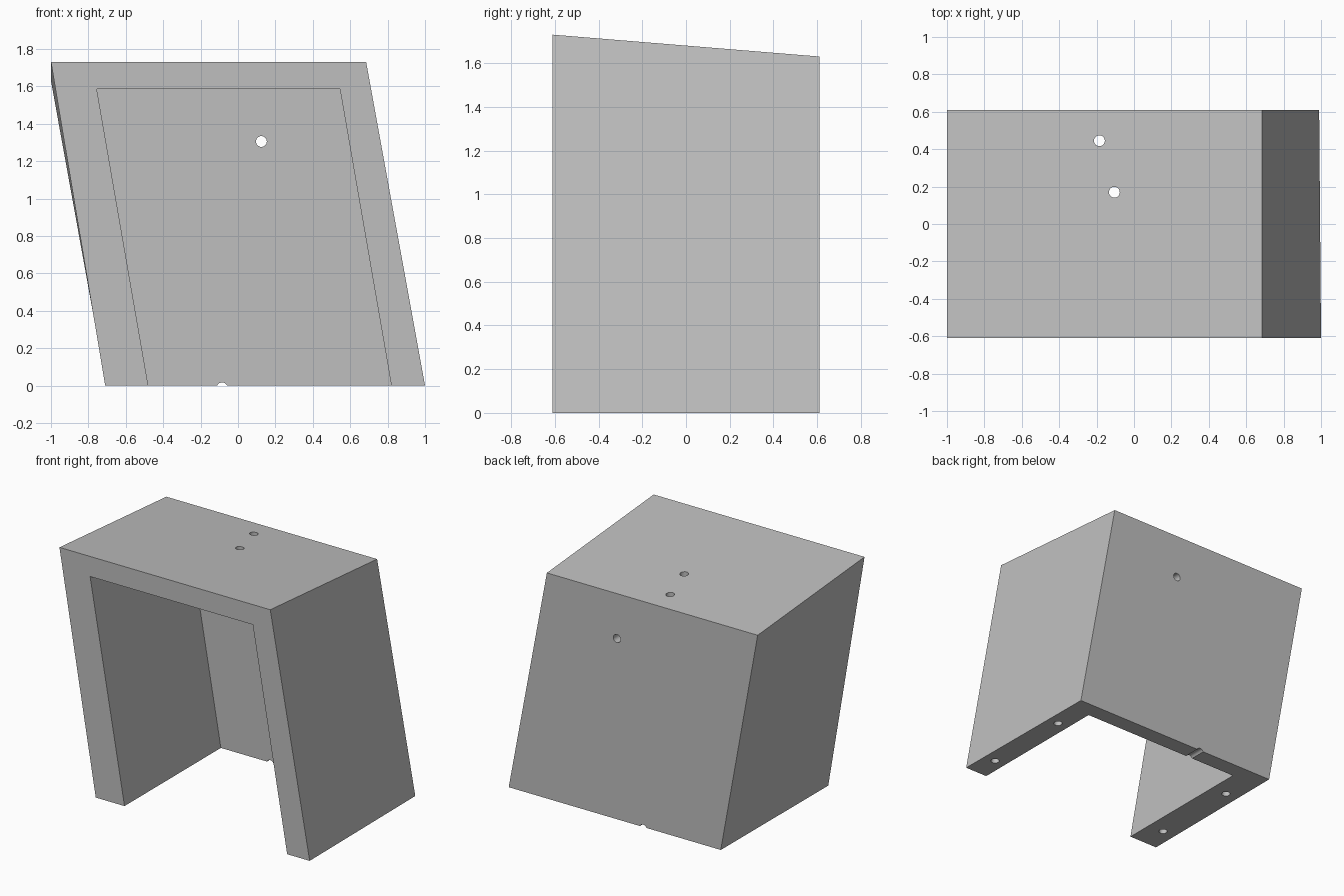
import bpy
import bmesh
from mathutils import Vector

if "Cube" in bpy.data.objects:
    bpy.data.objects.remove(bpy.data.objects["Cube"], do_unlink=True)

grey = bpy.data.materials.new("plain_grey")
grey.use_nodes = True
colour = (0.52, 0.52, 0.52, 1)
grey.diffuse_color = colour
grey.node_tree.nodes["Principled BSDF"].inputs["Base Color"].default_value = colour


def finish(name, bm):
    bmesh.ops.recalc_face_normals(bm, faces=bm.faces)
    mesh = bpy.data.meshes.new(name)
    bm.to_mesh(mesh)
    bm.free()
    mesh.materials.append(grey)
    obj = bpy.data.objects.new(name, mesh)
    bpy.context.collection.objects.link(obj)
    return obj


def loft(name, front, back, y0, y1):
    """Solid between a front and a back outline of (x, z) points."""
    bm = bmesh.new()
    a = [bm.verts.new((x, y0, z)) for x, z in front]
    b = [bm.verts.new((x, y1, z)) for x, z in back]
    bm.faces.new(a)
    bm.faces.new(b)
    n = len(a)
    for i in range(n):
        j = (i + 1) % n
        bm.faces.new((a[i], a[j], b[j], b[i]))
    return finish(name, bm)


def rod(name, start, end, radius=0.029):
    """Round cutter from start to end."""
    start, end = Vector(start), Vector(end)
    axis = end - start
    bm = bmesh.new()
    bmesh.ops.create_cone(bm, cap_ends=True, segments=32, radius1=radius,
                          radius2=radius, depth=axis.length)
    turn = axis.to_track_quat("Z", "Y").to_matrix()
    bmesh.ops.rotate(bm, verts=bm.verts, matrix=turn)
    bmesh.ops.translate(bm, verts=bm.verts, vec=(start + end) / 2)
    return finish(name, bm)


# Leaning housing with a roof that drops towards the back
housing = loft("leaning_housing",
               [(-0.71, 0), (1, 0), (0.685, 1.73), (-1, 1.73)],
               [(-0.705, 0), (0.99, 0), (0.685, 1.63), (-1, 1.63)],
               -0.61, 0.61)

# Cavity open at the front and underneath
lean = -0.1735
floor, roof = -0.2, 1.585
cavity = [(-0.48 + lean * floor, floor), (0.82 + lean * floor, floor),
          (0.82 + lean * roof, roof), (-0.48 + lean * roof, roof)]
cutters = [loft("cavity_cutter", cavity, cavity, -0.8, 0.49)]

# Cable hole and bottom notch through the back wall
for x, z in ((0.125, 1.305), (-0.085, -0.012)):
    cutters.append(rod("back_hole_cutter", (x, 0.4, z), (x, 0.8, z)))

# Two holes through the roof
for x, y in ((-0.185, 0.445), (-0.105, 0.17)):
    cutters.append(rod("roof_hole_cutter", (x, y, 1.4), (x, y, 1.9)))

# Blind fixing holes under the side walls, following their lean
for x in (-0.605, 0.908):
    for y in (-0.41, 0.265):
        cutters.append(rod("foot_hole_cutter", (x - lean * 0.1, y, -0.1),
                           (x + lean * 0.25, y, 0.25)))

for cutter in cutters:
    mod = housing.modifiers.new(cutter.name, "BOOLEAN")
    mod.operation = "DIFFERENCE"
    mod.solver = "EXACT"
    mod.object = cutter

# Bake the cuts and drop the cutters
bpy.context.view_layer.update()
result = bpy.data.meshes.new_from_object(
    housing.evaluated_get(bpy.context.evaluated_depsgraph_get()))
housing.modifiers.clear()
housing.data = result
for cutter in cutters:
    bpy.data.objects.remove(cutter, do_unlink=True)

# Flat walls with smooth hole sides
bpy.ops.object.select_all(action="DESELECT")
housing.select_set(True)
bpy.context.view_layer.objects.active = housing
bpy.ops.object.shade_smooth_by_angle()
